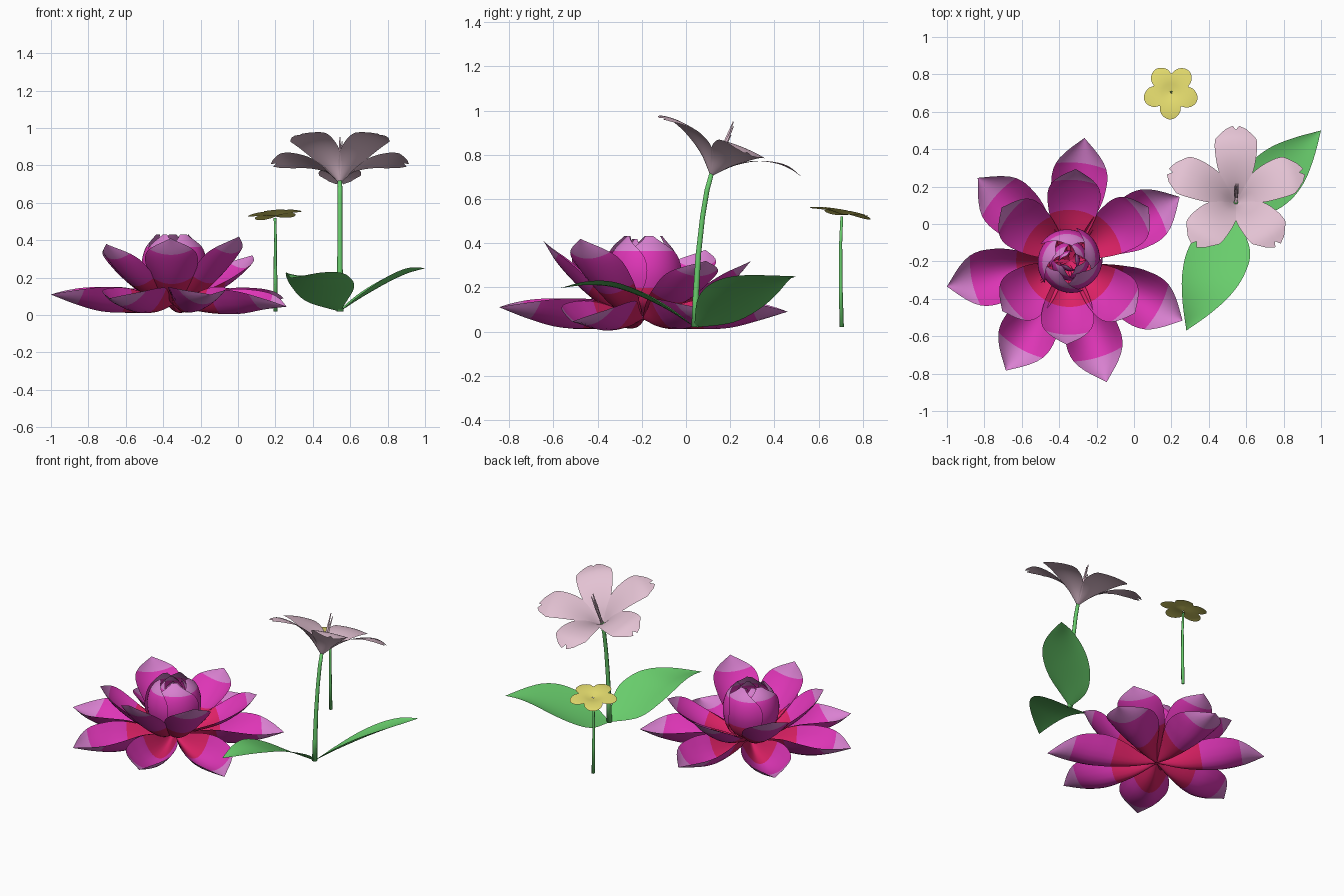
import bpy, math
from mathutils import Vector, Matrix

if "Cube" in bpy.data.objects:
    bpy.data.objects.remove(bpy.data.objects["Cube"])


def material(name, rgb):
    m = bpy.data.materials.new(name)
    m.diffuse_color = (*rgb, 1)
    m.use_nodes = True
    m.node_tree.nodes["Principled BSDF"].inputs["Base Color"].default_value = m.diffuse_color
    return m


CRIMSON = material("crimson", (0.72, 0.015, 0.13))
MAGENTA = material("magenta", (0.73, 0.036, 0.47))
TIP = material("tip_pink", (0.70, 0.22, 0.64))
PALE = material("pale_pink", (0.77, 0.54, 0.65))
GREEN = material("leaf_green", (0.14, 0.61, 0.15))
YELLOW = material("yellow", (0.75, 0.69, 0.15))


def spline(p, u):
    """Smooth curve through evenly spaced values, u in 0..1."""
    n = len(p) - 1
    i = min(int(u * n), n - 1)
    t = u * n - i
    a = p[i - 1] if i else 2 * p[0] - p[1]
    d = p[i + 2] if i + 2 <= n else 2 * p[n] - p[n - 1]
    b, c = p[i], p[i + 1]
    return b + 0.5 * t * (c - a + t * (2*a - 5*b + 4*c - d + t * (3*(b - c) + d - a)))


def mesh_object(name, verts, faces, mats, rule=None):
    me = bpy.data.meshes.new(name)
    me.from_pydata(verts, [], faces)
    for m in mats:
        me.materials.append(m)
    for k, f in enumerate(me.polygons):
        f.use_smooth = True
        if rule:
            f.material_index = rule(k)
    ob = bpy.data.objects.new(name, me)
    bpy.context.collection.objects.link(ob)
    return ob


def sheet(name, fn, mats, rule=None, rows=24, cols=10):
    """Grid surface from fn(u, v), u in 0..1 and v in -1..1."""
    verts = [fn(i / rows, 2 * j / cols - 1) for i in range(rows + 1) for j in range(cols + 1)]
    w = cols + 1
    faces = [(i*w + j, i*w + j + 1, (i+1)*w + j + 1, (i+1)*w + j)
             for i in range(rows) for j in range(cols)]
    return mesh_object(name, verts, faces, mats, (lambda k: rule((k // cols + 0.5) / rows)) if rule else None)


def petal(name, matrix, ang, rs, zs, mats, widths=None, phis=None, cup=0, twist=0,
          end=lambda v: 1, rule=None, cols=10):
    """Petal swept outward from an axis along a radius/height profile."""
    def fn(u, v):
        s = u * end(v)
        r = spline(rs, s)
        phi = spline(phis, s) if phis else max(spline(widths, s), 0) / max(r, 0.01)
        a = ang + v * phi
        r2 = r * (1 + twist * v)
        return matrix @ Vector((r2*math.cos(a), r2*math.sin(a), spline(zs, s) + cup*v*v*math.sin(math.pi*s)))
    return sheet(name, fn, mats, rule, cols=cols)


def tube(name, path, radii, mat, sides=6):
    verts, n = [], len(path)
    path = [Vector(p) for p in path]
    for i, p in enumerate(path):
        d = path[min(i + 1, n - 1)] - path[max(i - 1, 0)]
        q = Vector((0, 0, 1)).rotation_difference(d)
        for k in range(sides):
            a = 2 * math.pi * k / sides
            verts.append(p + q @ Vector((radii[i]*math.cos(a), radii[i]*math.sin(a), 0)))
    faces = [(i*sides + k, i*sides + (k+1) % sides, (i+1)*sides + (k+1) % sides, (i+1)*sides + k)
             for i in range(n - 1) for k in range(sides)]
    faces += [tuple(reversed(range(sides))), tuple(range((n-1)*sides, n*sides))]
    return mesh_object(name, verts, faces, [mat])


# Water lily: banded petals in an outer ring, an inner ring and a closed bud
LILY = [CRIMSON, MAGENTA, TIP]
lily = Matrix.Translation((-0.345, -0.195, 0))


def bands(lo, hi):
    return lambda u: 0 if u < lo else (1 if u < hi else 2)


outer = [(30, .68, .09), (83, .66, .09), (138, .66, .09), (192, .67, .11),
         (240, .68, .09), (287, .68, .11), (332, .685, .045)]
for a, L, z in outer:
    petal("lily_outer_petal", lily, math.radians(a),
          [0.01 + (L - 0.01) * k / 5 for k in range(6)],
          [.055, .022, .002 + z*.1, -.002 + z*.22, .01 + z*.45, z], LILY,
          widths=[.006, .055, .11, .148, .135, 0], cup=.135, rule=bands(.41, .81))

inner = [(34, .51, .32), (86, .49, .32), (142, .46, .37), (217, .45, .38),
         (268, .45, .41), (321, .45, .42)]
for a, L, z in inner:
    petal("lily_inner_petal", lily, math.radians(a),
          [.012, L*.3, L*.6, L*.85, L], [.055, .085, z*.45, z*.74, z], LILY,
          widths=[.008, .08, .135, .133, 0], cup=.05, rule=bands(.45, .81))

for count, k, top, start, end_r, hi in [(5, 1, .432, 20, .085, .78), (4, .62, .42, 50, .05, .83),
                                        (3, .34, .39, 10, .03, .83)]:
    for i in range(count):
        petal("lily_bud_petal", lily, math.radians(start + 360 * i / count),
              [.001, .12*k, .165*k, .15*k, end_r], [.07, .12, .24, .35, top], LILY,
              phis=[.6, .7, 1.0, .9, .2], twist=.07, rule=bands(.41, hi))

# Tall pale flower: five notched petals on a tilted axis
head = Matrix.Translation((0.545, 0.115, 0.71)) @ Matrix.Rotation(math.radians(-22.5), 4, 'X')


def notched(v):
    v = abs(v)
    if v < .2:
        return .93 + .35 * v
    return 1 - .05 * (v - .2) / .4 if v < .6 else .95 - .12 * (v - .6) / .4


for i in range(5):
    petal("pale_petal", head, math.radians(90 + 72 * i),
          [.008, .077, .154, .231, .308, .383], [0, .074, .128, .16, .169, .147], [PALE],
          widths=[.005, .056, .096, .113, .115, .088], cup=-.012, end=notched, cols=20)
for x, y, h in [(0, 0, .26), (.012, .008, .24), (-.006, .012, .2)]:
    tube("pistil", [head @ Vector(p) for p in ((0, 0, .01), (x*.6, y*.6, h*.6), (x, y, h))],
         [.007, .007, .003], PALE)

tube("tall_stem", [(.545, .04, .02), (.545, .044, .15), (.545, .056, .35), (.545, .075, .52),
                   (.545, .095, .64), (.545, .117, .72)], [.018, .016, .014, .013, .013, .012], GREEN)


# Two broad leaves, arched along the main axis they lean to
def leaf(name, tip, axis, heights, widths, cup):
    base = Vector((.545, .04))
    d = Vector(tip) - base
    side = Vector((d.y, -d.x)).normalized()
    reach = d.dot(Vector(axis))

    def fn(u, v):
        p = d * u + side * v * max(spline(widths, u), 0)
        t = min(max(p.dot(Vector(axis)) / reach, 0), 1)
        z = spline(heights, t) + cup * (v * v - .5) * math.sin(math.pi * u)
        return (base.x + p.x, base.y + p.y, z)
    sheet(name, fn, [GREEN])


leaf("front_leaf", (.28, -.57), (0, -1), [.02, .105, .17, .212, .218, .197],
     [.004, .14, .165, .14, .08, 0], .025)
leaf("right_leaf", (1.0, .5), (1, 0), [.02, .09, .15, .2, .235, .25],
     [.004, .11, .145, .13, .075, 0], .035)

# Small yellow flower with round lobes
small = (Matrix.Translation((0.198, 0.705, 0.53)) @ Matrix.Rotation(math.radians(-10), 4, 'X')
         @ Matrix.Rotation(math.radians(-5), 4, 'Y'))
for i in range(5):
    petal("yellow_petal", small, math.radians(-92 + 72 * i),
          [.001, .03, .06, .09, .12, .149], [0, .006, .012, .014, .012, .006], [YELLOW],
          widths=[.001, .022, .044, .062, .065, .063],
          end=lambda v: .6 + .4 * math.sqrt(max(1 - v * v, 0)), cols=16)
tube("yellow_stem", [(.2, .705, .02), (.2, .7, .2), (.2, .7, .4), (.198, .705, .52)],
     [.011, .01, .008, .007], GREEN)
